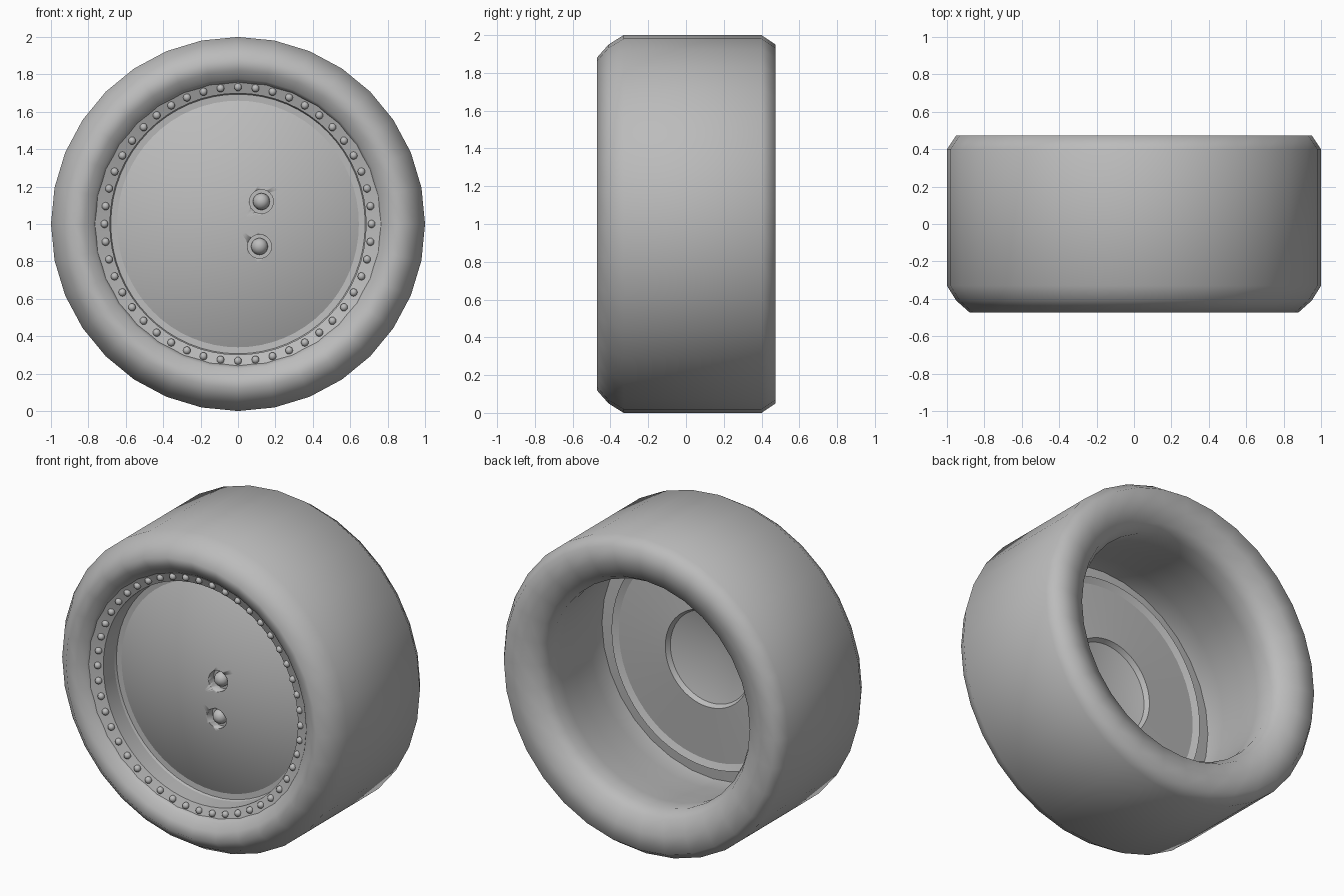
import bpy, bmesh, math
from mathutils import Vector, Matrix

cube = bpy.data.objects.get("Cube")
if cube:
    bpy.data.objects.remove(cube, do_unlink=True)

grey = bpy.data.materials.new("plain grey")
grey.use_nodes = True
COLOUR = (0.5, 0.5, 0.5, 1)
grey.diffuse_color = COLOUR
grey.node_tree.nodes["Principled BSDF"].inputs["Base Color"].default_value = COLOUR


def finish(name, bm, angle=40):
    bmesh.ops.recalc_face_normals(bm, faces=bm.faces)
    mesh = bpy.data.meshes.new(name)
    bm.to_mesh(mesh)
    bm.free()
    mesh.materials.append(grey)
    obj = bpy.data.objects.new(name, mesh)
    bpy.context.collection.objects.link(obj)
    bpy.ops.object.select_all(action="DESELECT")
    obj.select_set(True)
    bpy.context.view_layer.objects.active = obj
    bpy.ops.object.shade_smooth_by_angle(angle=math.radians(angle))
    return obj


def lathe(name, profile, sides, closed, angle, stretch=1.0):
    """Spin (radius, y) points about the wheel axle."""
    bm = bmesh.new()
    verts = [bm.verts.new((r, y, 0)) for r, y in profile]
    edges = [bm.edges.new(pair) for pair in zip(verts, verts[1:])]
    if closed:
        edges.append(bm.edges.new((verts[-1], verts[0])))
    bmesh.ops.spin(bm, geom=verts + edges, cent=(0, 0, 0), axis=(0, 1, 0),
                   angle=math.tau, steps=sides, use_merge=True)
    bmesh.ops.remove_doubles(bm, verts=bm.verts, dist=0.0005)
    bm.transform(Matrix.Translation((0, 0, 1)) @ Matrix.Diagonal((1, 1, stretch, 1)))
    return finish(name, bm, angle)


# Tyre: chamfered tread, rolled lips and a barrel widening toward the hub
lathe("tyre", [(0.88, -0.472), (0.95, -0.41), (1.0, -0.33), (1.0, 0.40),
               (0.95, 0.474), (0.84, 0.465), (0.75, 0.43), (0.71, 0.36),
               (0.72, 0.24), (0.74, 0.08), (0.77, -0.12), (0.785, -0.30),
               (0.755, -0.395), (0.775, -0.42), (0.82, -0.452)],
      32, True, 85)

# Hub: flange, recessed dome, flat back ring and central cone recess
RIM, BASE, BULGE, STEPS = 0.685, -0.23, 0.16, 12
dome = [(RIM * i / STEPS, BASE - BULGE * (1 - (i / STEPS) ** 2))
        for i in range(STEPS + 1)]
back = [(RIM, -0.375), (0.77, -0.41), (0.80, -0.36), (0.80, -0.275),
        (0.685, -0.265), (0.68, -0.25), (0.30, -0.22), (0.285, -0.25), (0, -0.32)]
hub = lathe("hub", dome + back, 64, False, 20, 1.02)

# Two round sockets cut in the dome, each with a rounded bolt
SOCKETS = [(0.125, 1.12), (0.115, 0.88)]
bm = bmesh.new()
for x, z in SOCKETS:
    place = Matrix.Translation((x, -0.38, z)) @ Matrix.Rotation(math.pi / 2, 4, "X")
    bmesh.ops.create_cone(bm, cap_ends=True, segments=24, radius1=0.064,
                          radius2=0.064, depth=0.10, matrix=place)
cutter = finish("socket_cutter", bm)
cutter.hide_render = True
cutter.hide_set(True)
cut = hub.modifiers.new("sockets", "BOOLEAN")
cut.object = cutter
cut.operation = "DIFFERENCE"

for i, (x, z) in enumerate(SOCKETS):
    bm = bmesh.new()
    bmesh.ops.create_uvsphere(bm, u_segments=16, v_segments=10, radius=0.045,
                              matrix=Matrix.Translation((x, -0.34, z)))
    finish(f"bolt_{i + 1}", bm)

# Ring of rivets around the flange
COUNT = 48
bm = bmesh.new()
for i in range(COUNT):
    a = math.tau * i / COUNT
    spot = Vector((0.714 * math.sin(a), -0.39, 1 + 0.732 * math.cos(a)))
    bmesh.ops.create_uvsphere(bm, u_segments=10, v_segments=8, radius=0.021,
                              matrix=Matrix.Translation(spot))
finish("rivets", bm, 60)
